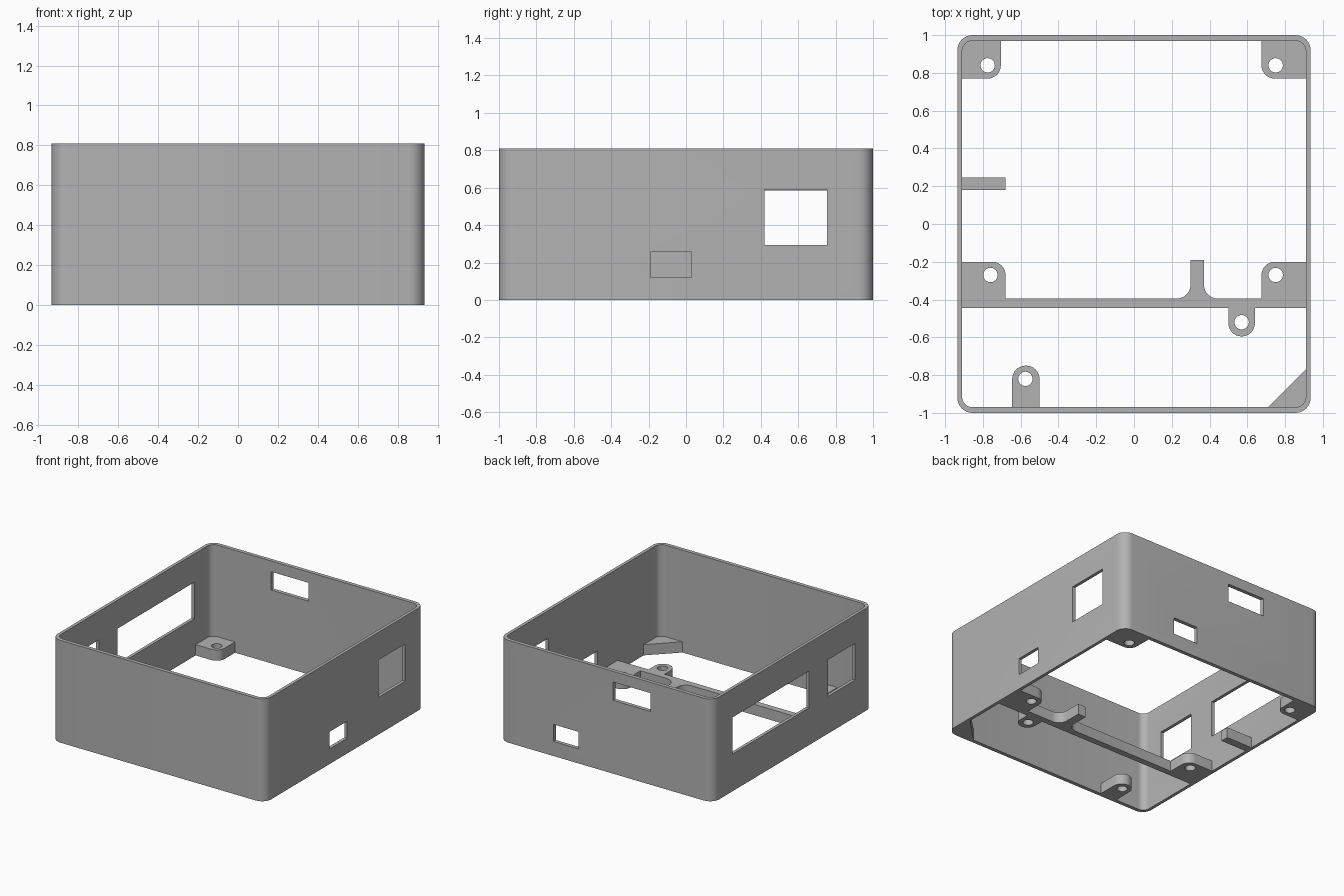
import bpy, bmesh, math
from mathutils import Vector, Matrix

if "Cube" in bpy.data.objects:
    bpy.data.objects.remove(bpy.data.objects["Cube"])

H, TAB = 0.81, 0.085          # wall height, mounting tab thickness
X, Y = 0.935, 1.0             # outer half sizes
XI, YI = 0.91, 0.97           # inner half sizes
XE, YE = 0.92, 0.985          # tabs end inside the walls

grey = bpy.data.materials.new("grey_plastic")
grey.diffuse_color = (0.45, 0.45, 0.45, 1)
grey.use_nodes = True
grey.node_tree.nodes["Principled BSDF"].inputs["Base Color"].default_value = grey.diffuse_color


def outline(corners, steps=8):
    """Closed outline from (x, y[, fillet radius]) corners."""
    pts = []
    n = len(corners)
    for i, c in enumerate(corners):
        p = Vector(c[:2])
        if len(c) < 3:
            pts.append(p)
            continue
        a = (Vector(corners[i - 1][:2]) - p).normalized()
        b = (Vector(corners[(i + 1) % n][:2]) - p).normalized()
        half = a.angle(b) / 2
        mid = p + (a + b).normalized() * c[2] / math.sin(half)
        t = c[2] / math.tan(half)
        s, e = p + a * t - mid, p + b * t - mid
        a0 = math.atan2(s.y, s.x)
        d = math.atan2(e.y, e.x) - a0
        d = (d + math.pi) % (2 * math.pi) - math.pi
        pts += [mid + c[2] * Vector((math.cos(a0 + d * k / steps), math.sin(a0 + d * k / steps)))
                for k in range(steps + 1)]
    return pts


def circle(x, y, r=0.038, n=32):
    return [Vector((x + r * math.cos(2 * math.pi * k / n), y + r * math.sin(2 * math.pi * k / n)))
            for k in range(n)]


def box_loop(x, y, r):
    return outline([(-x, -y, r), (x, -y, r), (x, y, r), (-x, y, r)])


def add_object(name, mesh):
    mesh.name = name
    mesh.materials.clear()
    mesh.materials.append(grey)
    ob = bpy.data.objects.new(name, mesh)
    bpy.context.collection.objects.link(ob)
    return ob


def evaluated_mesh(ob):
    dg = bpy.context.evaluated_depsgraph_get()
    return bpy.data.meshes.new_from_object(ob.evaluated_get(dg))


def plate(name, loops, height):
    """Extrude filled loops (inner loops become holes) from z = 0 to height."""
    cu = bpy.data.curves.new(name + "_profile", 'CURVE')
    cu.dimensions, cu.fill_mode, cu.extrude = '2D', 'BOTH', height / 2
    for loop in loops:
        sp = cu.splines.new('POLY')
        sp.points.add(len(loop) - 1)
        for q, p in zip(sp.points, loop):
            q.co = (p.x, p.y, 0, 1)
        sp.use_cyclic_u = True
    tmp = bpy.data.objects.new(name + "_profile", cu)
    bpy.context.collection.objects.link(tmp)
    mesh = evaluated_mesh(tmp)
    bpy.data.objects.remove(tmp)
    bm = bmesh.new()
    bm.from_mesh(mesh)
    bmesh.ops.remove_doubles(bm, verts=bm.verts, dist=1e-5)
    bmesh.ops.translate(bm, verts=bm.verts, vec=(0, 0, height / 2))
    bmesh.ops.recalc_face_normals(bm, faces=bm.faces)
    bm.to_mesh(mesh)
    bm.free()
    return add_object(name, mesh)


# Four walls with rounded corners
walls = plate("walls", [box_loop(X, Y, 0.08), box_loop(XI, YI, 0.055)], H)

# Window openings: x range, y range, z range
windows = [
    ((0.8, 1.05), (0.42, 0.755), (0.295, 0.59)),      # right, large
    ((0.8, 1.05), (-0.19, 0.03), (0.12, 0.255)),      # right, small
    ((-1.05, -0.8), (-0.205, 0.755), (0.295, 0.585)), # left, long
    ((-1.05, -0.8), (-0.78, -0.44), (0.295, 0.585)),  # left, short
    ((-0.39, -0.06), (0.9, 1.1), (0.58, 0.725)),      # back, high
    ((0.24, 0.46), (0.9, 1.1), (0.115, 0.25)),        # back, low
]
bm = bmesh.new()
for spans in windows:
    centre = Vector([(a + b) / 2 for a, b in spans])
    size = [b - a for a, b in spans]
    bmesh.ops.create_cube(bm, size=1, matrix=Matrix.Translation(centre) @ Matrix.Diagonal((*size, 1)))
cut_mesh = bpy.data.meshes.new("window_cutter")
bm.to_mesh(cut_mesh)
bm.free()
cutter = add_object("window_cutter", cut_mesh)
cutter.hide_render = True
mod = walls.modifiers.new("windows", 'BOOLEAN')
mod.operation, mod.solver, mod.object = 'DIFFERENCE', 'EXACT', cutter
cut_walls = evaluated_mesh(walls)
walls.modifiers.clear()
walls.data = cut_walls
bpy.data.objects.remove(cutter)

# Crossbar with two corner tabs, a spur and a screw lug
crossbar = outline([
    (-XE, -0.445), (0.5, -0.445), (0.5, -0.595, 0.069), (0.64, -0.595, 0.069), (0.64, -0.445),
    (XE, -0.445), (XE, -0.2), (0.675, -0.2, 0.07), (0.675, -0.395), (0.37, -0.395, 0.075),
    (0.37, -0.19), (0.3, -0.19), (0.3, -0.395, 0.075), (-0.68, -0.395), (-0.68, -0.2, 0.07),
    (-XE, -0.2)])
parts = [walls, plate("crossbar", [crossbar, circle(0.57, -0.52), circle(0.75, -0.27),
                                   circle(-0.76, -0.27)], TAB)]

# Back corner tabs
for name, s, x, hx in (("back_left_tab", -1, 0.705, 0.775), ("back_right_tab", 1, 0.675, 0.75)):
    loop = outline([(s * XE, YE - 0.03), (s * XE, 0.77), (s * x, 0.77, 0.07), (s * x, YE),
                    (s * (XE - 0.04), YE)])
    parts.append(plate(name, [loop, circle(s * hx, 0.84)], TAB))

# Front lug, side stub and corner wedge
lug = outline([(-0.645, -YE), (-0.5, -YE), (-0.5, -0.75, 0.071), (-0.645, -0.75, 0.071)])
parts.append(plate("front_lug", [lug, circle(-0.575, -0.82)], TAB))
parts.append(plate("side_stub", [outline([(-XE, 0.18), (-0.68, 0.18), (-0.68, 0.245), (-XE, 0.245)])], TAB))
wedge = outline([(0.7, -0.98), (0.88, -0.98), (XE, -0.94), (XE, -0.76)])
parts.append(plate("corner_wedge", [wedge], TAB))

# Smooth rounded corners, keep edges sharp
for ob in bpy.context.view_layer.objects:
    ob.select_set(ob in parts)
bpy.context.view_layer.objects.active = walls
bpy.ops.object.shade_smooth_by_angle(angle=math.radians(30))
